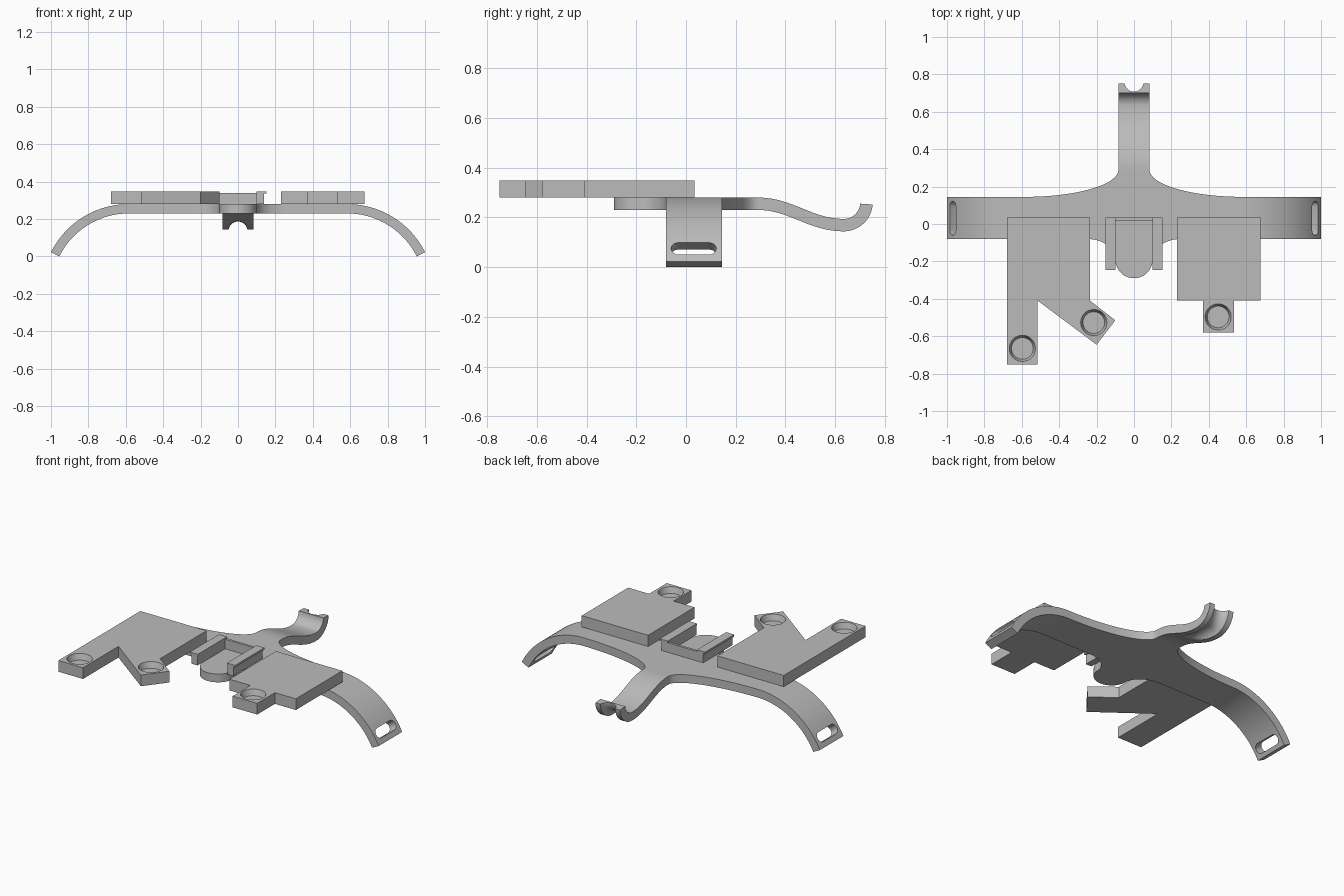
import bpy
import bmesh
from math import sin, cos, pi, radians, sqrt
from mathutils import Vector, Matrix

cube = bpy.data.objects.get("Cube")
if cube:
    bpy.data.objects.remove(cube, do_unlink=True)

grey = bpy.data.materials.new("plain grey")
grey.use_nodes = True
grey.diffuse_color = (0.5, 0.5, 0.5, 1)
grey.node_tree.nodes["Principled BSDF"].inputs["Base Color"].default_value = (0.5, 0.5, 0.5, 1)

BOTTOM, TOP, PLATE_TOP = 0.23, 0.28, 0.348
FRONT, BACK = -0.08, 0.145
ARM = 0.083          # half width of the rear arm
BEND_X = 0.584       # where the side arms begin to curve
BEND_R = 0.465       # outer radius of that curve


def finish(name, bm, smooth=False):
    bmesh.ops.recalc_face_normals(bm, faces=bm.faces[:])
    mesh = bpy.data.meshes.new(name)
    bm.to_mesh(mesh)
    bm.free()
    mesh.materials.append(grey)
    ob = bpy.data.objects.new(name, mesh)
    bpy.context.collection.objects.link(ob)
    if smooth:
        activate(ob)
        bpy.ops.object.shade_smooth_by_angle(angle=radians(30))
    return ob


def activate(ob):
    bpy.ops.object.select_all(action='DESELECT')
    ob.select_set(True)
    bpy.context.view_layer.objects.active = ob


def prism(name, points, direction, smooth=False):
    """Extrude a closed outline of 3D points along a direction."""
    bm = bmesh.new()
    face = bm.faces.new([bm.verts.new(p) for p in points])
    moved = bmesh.ops.extrude_face_region(bm, geom=[face])["geom"]
    bmesh.ops.translate(bm, vec=direction,
                        verts=[v for v in moved if isinstance(v, bmesh.types.BMVert)])
    return finish(name, bm, smooth)


def slab(name, outline, z0, z1, smooth=False):
    return prism(name, [(x, y, z0) for x, y in outline], (0, 0, z1 - z0), smooth)


def box(name, x0, x1, y0, y1, z0, z1):
    return slab(name, [(x0, y0), (x1, y0), (x1, y1), (x0, y1)], z0, z1)


def arc(cx, cy, rx, ry, a0, a1, n=20):
    return [(cx + rx * cos(radians(a0 + (a1 - a0) * i / n)),
             cy + ry * sin(radians(a0 + (a1 - a0) * i / n))) for i in range(n + 1)]


def cut(ob, cutter):
    mod = ob.modifiers.new("cut", 'BOOLEAN')
    mod.operation = 'DIFFERENCE'
    mod.solver = 'EXACT'
    mod.object = cutter
    activate(ob)
    bpy.ops.object.modifier_apply(modifier=mod.name)
    bpy.data.objects.remove(cutter, do_unlink=True)


# Central body: rounded front tab, straight band, flared root of the rear arm
half = arc(0, -0.19, 0.1, 0.1, -90, 0, 14)
half += arc(0.25, -0.19, 0.15, 0.11, 180, 90, 12)[1:]
half += [(BEND_X, FRONT)]
half += arc(BEND_X, 0.29, BEND_X - ARM, 0.29 - BACK, -90, -180, 28)
mirrored = [(-x, y) for x, y in reversed(half) if x > 0.0001]
slab("central_body", half + mirrored, BOTTOM, TOP, True)

# Curved side arms, each with a strap slot near the tip
SWEEP = 63.5
centre_z = TOP - BEND_R
for name, side in (("left_arm", 1), ("right_arm", -1)):
    outer = arc(BEND_X, centre_z, BEND_R, BEND_R, 90, 90 - SWEEP, 28)
    inner = arc(BEND_X, centre_z, BEND_R - 0.05, BEND_R - 0.05, 90 - SWEEP, 90, 28)
    arm = prism(name, [(side * x, FRONT, z) for x, z in outer + inner], (0, BACK - FRONT, 0))
    a = radians(34)
    normal = Vector((side * cos(a), 0, sin(a)))
    along = Vector((side * sin(a), 0, -cos(a)))
    mid = Vector((side * BEND_X, 0.031, centre_z)) + normal * (BEND_R - 0.1)
    stadium = arc(0.062, 0, 0.029, 0.029, -90, 90, 10) + arc(-0.062, 0, 0.029, 0.029, 90, 270, 10)
    ring = [mid + Vector((0, u, 0)) + along * v for u, v in stadium]
    cut(arm, prism("slot_cutter", ring, normal * 0.2))
    activate(arm)
    bpy.ops.object.shade_smooth_by_angle(angle=radians(30))

# Rear arm: S-curve ending in an upward curl, grooved on its outer side
HOOK_Y, HOOK_Z, HOOK_R = 0.635, 0.26, 0.091
path = []
p = [Vector(q) for q in ((0.29, 0.255), (0.42, 0.255), (0.5, 0.169), (HOOK_Y, 0.169))]
for i in range(24):
    t = i / 24
    s = 1 - t
    pos = p[0] * s**3 + p[1] * 3 * s * s * t + p[2] * 3 * s * t * t + p[3] * t**3
    tan = (p[1] - p[0]) * s * s + (p[2] - p[1]) * 2 * s * t + (p[3] - p[2]) * t * t
    path.append((pos, tan.normalized(), max(0, pos.y - 0.169)))
for i in range(19):
    a = radians(86 * i / 18)
    path.append((Vector((HOOK_Y + HOOK_R * sin(a), HOOK_Z - HOOK_R * cos(a))),
                 Vector((cos(a), sin(a))), 0))
GROOVE = 0.05
columns = [-ARM] + [-GROOVE * cos(pi * i / 16) for i in range(17)] + [ARM]
bm = bmesh.new()
rings = []
for pos, tan, lift in path:
    up = Vector((-tan.y, tan.x))
    section = [(ARM, 0.025), (-ARM, 0.025)]
    for x in columns:
        rise = sqrt(max(0, GROOVE**2 - x * x)) - 0.007 - lift
        section.append((x, -0.025 + max(0, rise)))
    rings.append([bm.verts.new((x, pos.x + up.x * w, pos.y + up.y * w)) for x, w in section])
for r0, r1 in zip(rings, rings[1:]):
    for i in range(len(r0)):
        j = (i + 1) % len(r0)
        bm.faces.new((r0[i], r0[j], r1[j], r1[i]))
bm.faces.new(rings[0])
bm.faces.new(rings[-1])
finish("rear_arm", bm, True)


# Mounting plates with tapered blind sockets
def mounting_plate(name, outline, sockets):
    plate = slab(name, outline, TOP, PLATE_TOP)
    for x, y in sockets:
        bm = bmesh.new()
        bmesh.ops.create_cone(bm, cap_ends=True, segments=48, radius1=0.058, radius2=0.082,
                              depth=0.07, matrix=Matrix.Translation((x, y, PLATE_TOP)))
        cut(plate, finish("socket_cutter", bm))
    activate(plate)
    bpy.ops.object.shade_smooth_by_angle(angle=radians(30))


PLATE_BACK, PLATE_FRONT = 0.035, -0.41
mounting_plate("right_mounting_plate",
               [(-0.68, PLATE_BACK), (-0.68, -0.75), (-0.515, -0.75), (-0.515, PLATE_FRONT),
                (-0.2, -0.645), (-0.1, -0.515), (-0.235, PLATE_FRONT), (-0.235, PLATE_BACK)],
               [(-0.597, -0.665), (-0.215, -0.527)])
mounting_plate("left_mounting_plate",
               [(0.23, PLATE_BACK), (0.23, PLATE_FRONT), (0.37, PLATE_FRONT), (0.37, -0.58),
                (0.535, -0.58), (0.535, PLATE_FRONT), (0.675, PLATE_FRONT), (0.675, PLATE_BACK)],
               [(0.45, -0.497)])

# Central bracket: back wall and two lipped rails
box("bracket_back_wall", -0.14, 0.14, 0.02, PLATE_BACK, TOP, 0.338)
for name, side in (("left", 1), ("right", -1)):
    box(name + "_rail", *sorted((side * 0.1, side * 0.14)), -0.245, PLATE_BACK, TOP, 0.338)
    box(name + "_rail_lip", *sorted((side * 0.098, side * 0.152)), -0.245, PLATE_BACK, 0.336, PLATE_TOP)
